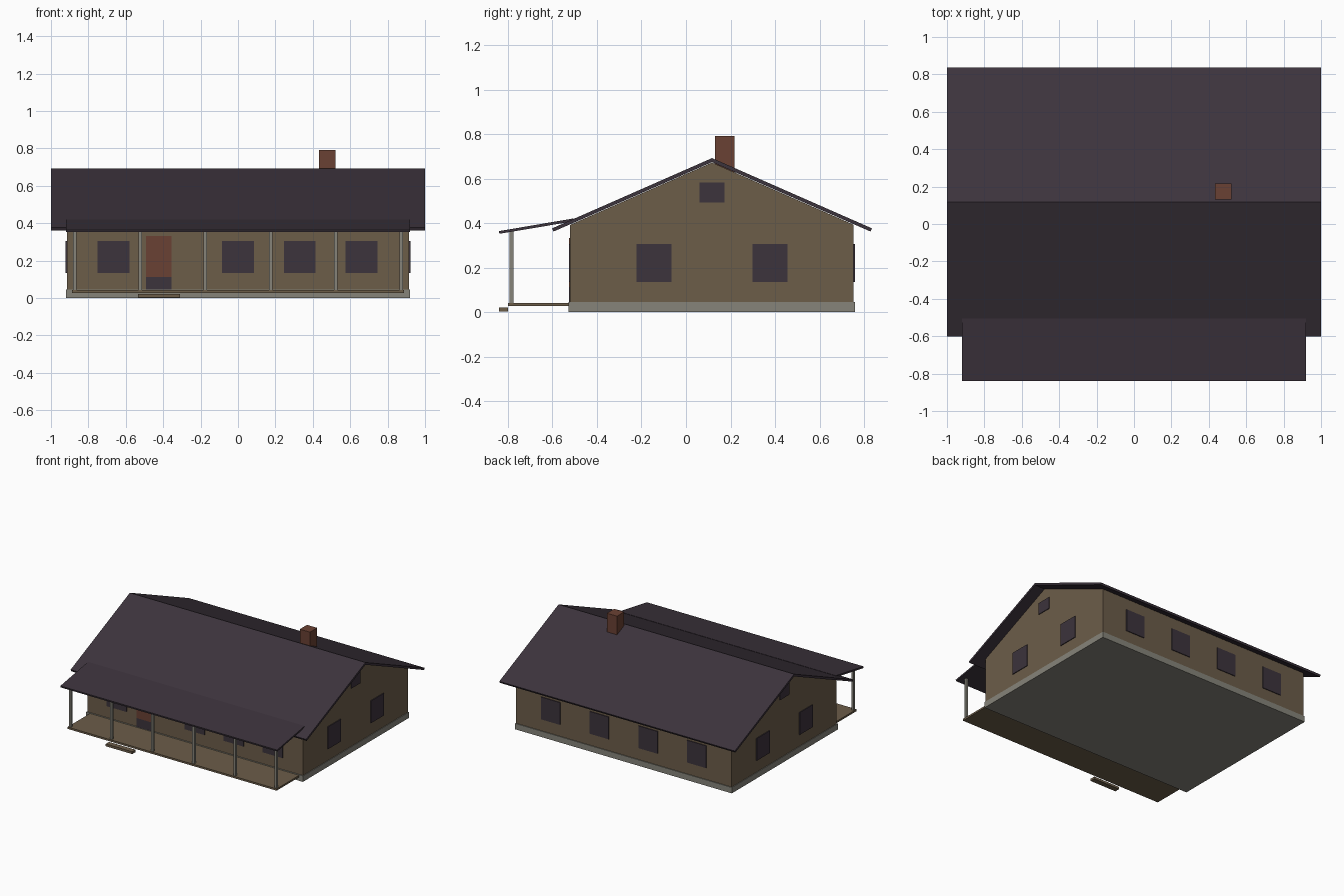
import bpy
import bmesh
from mathutils import Vector

cube = bpy.data.objects.get("Cube")
if cube:
    bpy.data.objects.remove(cube, do_unlink=True)


def material(name, rgb):
    """Flat material from an sRGB 0-255 colour."""
    linear = [((c / 255 + 0.055) / 1.055) ** 2.4 for c in rgb] + [1.0]
    m = bpy.data.materials.new(name)
    m.use_nodes = True
    m.diffuse_color = linear
    bsdf = next(n for n in m.node_tree.nodes if n.type == "BSDF_PRINCIPLED")
    bsdf.inputs["Base Color"].default_value = linear
    bsdf.inputs["Roughness"].default_value = 0.9
    return m


TAN = material("tan_siding", (108, 93, 73))
GREY = material("grey_stone", (134, 132, 122))
SLATE = material("dark_slate", (60, 51, 60))
BRICK = material("red_brown", (106, 65, 51))


def extrude_x(name, profile, half_width, mat):
    """Solid with a (y, z) outline, running along x."""
    bm = bmesh.new()
    face = bm.faces.new([bm.verts.new((-half_width, y, z)) for y, z in profile])
    out = bmesh.ops.extrude_face_region(bm, geom=[face])
    verts = [v for v in out["geom"] if isinstance(v, bmesh.types.BMVert)]
    bmesh.ops.translate(bm, verts=verts, vec=Vector((2 * half_width, 0, 0)))
    bmesh.ops.recalc_face_normals(bm, faces=bm.faces)
    mesh = bpy.data.meshes.new(name)
    bm.to_mesh(mesh)
    bm.free()
    mesh.materials.append(mat)
    obj = bpy.data.objects.new(name, mesh)
    bpy.context.collection.objects.link(obj)
    return obj


def box(name, x, y, z, mat):
    """Box from (min, max) ranges."""
    obj = extrude_x(name, [(y[0], z[0]), (y[1], z[0]), (y[1], z[1]), (y[0], z[1])],
                    (x[1] - x[0]) / 2, mat)
    obj.location.x = (x[0] + x[1]) / 2
    return obj


# House body
WALL_X, FRONT, BACK = 0.915, -0.52, 0.752
RIDGE, PEAK, PITCH = 0.117, 0.672, 0.439


def under_roof(y):
    return PEAK - PITCH * abs(y - RIDGE)


box("foundation", (-0.92, 0.92), (-0.527, 0.758), (0, 0.045), GREY)
extrude_x("walls", [(FRONT, 0.02), (BACK, 0.02), (BACK, under_roof(BACK)),
                    (RIDGE, PEAK), (FRONT, under_roof(FRONT))], WALL_X, TAN)

# Main roof: one mitred slab
extrude_x("main_roof", [(-0.595, 0.362), (RIDGE, 0.674), (0.829, 0.362),
                        (0.836, 0.376), (RIDGE, 0.692), (-0.602, 0.376)], 1.0, SLATE)
box("chimney", (0.434, 0.52), (0.13, 0.217), (0.6, 0.791), BRICK)

# Windows: thin plates on each wall
SILL, HEAD, IN, OUT = 0.135, 0.306, 0.002, 0.006
for i, x in enumerate((-0.665, 0, 0.33, 0.66)):
    box(f"front_window_{i + 1}", (x - 0.085, x + 0.085),
        (FRONT - OUT, FRONT + IN), (SILL, HEAD), SLATE)
for i in range(4):
    x = (i - 1.5) * 0.414
    box(f"back_window_{i + 1}", (x - 0.081, x + 0.081),
        (BACK - IN, BACK + OUT), (SILL, HEAD), SLATE)
for side, s in (("left", 1), ("right", -1)):
    span = sorted((s * (WALL_X - IN), s * (WALL_X + OUT)))
    for place, y, z in (("front", (-0.222, -0.065), (SILL, HEAD)),
                        ("back", (0.298, 0.455), (SILL, HEAD)),
                        ("gable", (0.061, 0.173), (0.492, 0.582))):
        box(f"{side}_{place}_window", span, y, z, SLATE)

# Front door with dark lower panel
DOOR_X, DOOR_Y = (-0.493, -0.355), (FRONT - OUT, FRONT + IN)
box("door", DOOR_X, DOOR_Y, (0.112, 0.333), BRICK)
box("door_lower_panel", DOOR_X, DOOR_Y, (0.043, 0.112), SLATE)

# Porch
box("porch_floor", (-0.888, 0.888), (-0.8, -0.52), (0.028, 0.042), TAN)
extrude_x("porch_roof", [(-0.838, 0.352), (-0.505, 0.408),
                         (-0.505, 0.421), (-0.84, 0.364)], 0.92, SLATE)
for i in range(6):
    x = (i - 2.5) * 0.349
    box(f"porch_post_{i + 1}", (x - 0.009, x + 0.009), (-0.792, -0.774), (0.04, 0.362), GREY)
box("porch_step", (-0.535, -0.31), (-0.84, -0.8), (0.004, 0.022), TAN)
